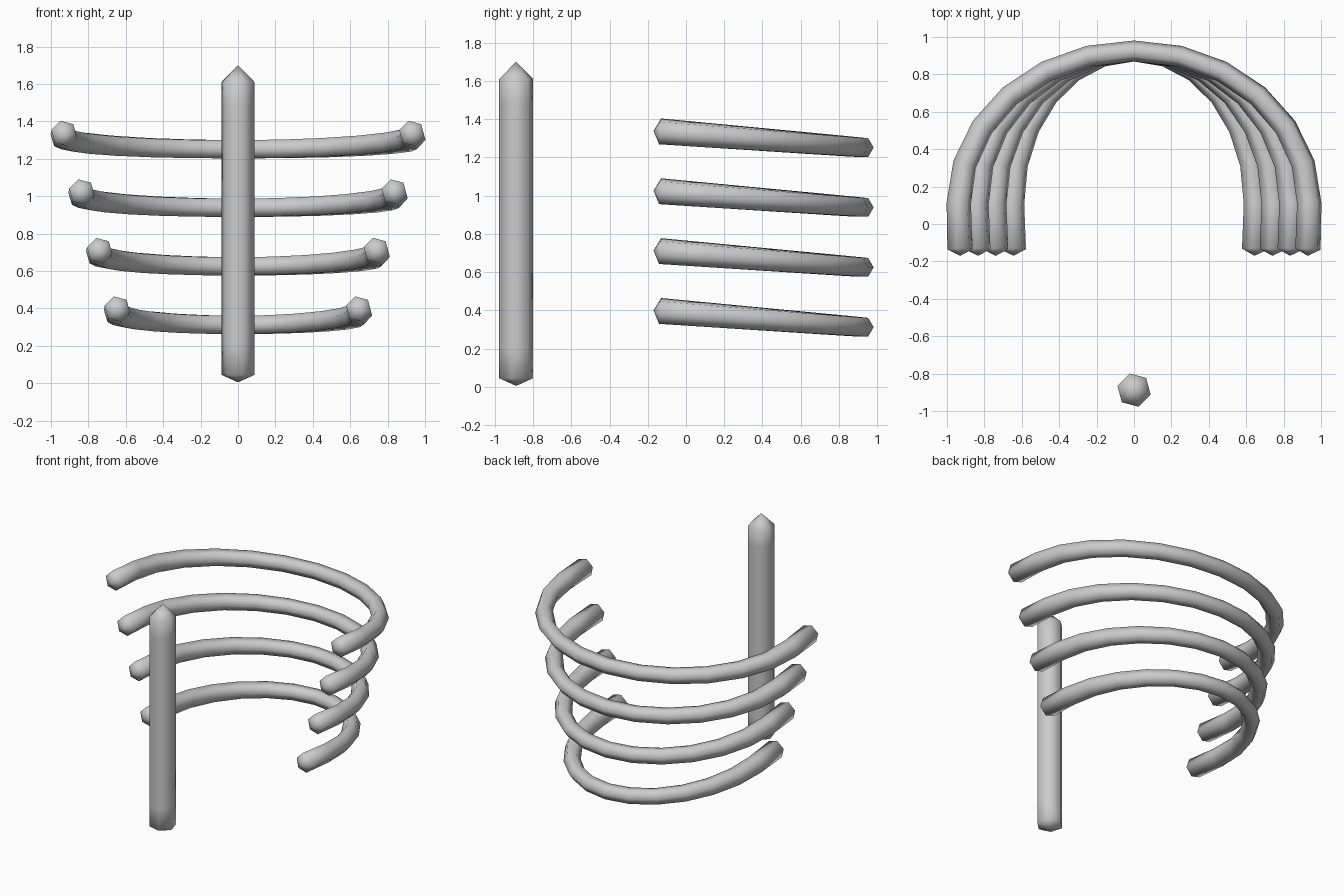
import bpy, bmesh, math
from mathutils import Vector

cube = bpy.data.objects.get("Cube")
if cube:
    bpy.data.objects.remove(cube, do_unlink=True)

grey = bpy.data.materials.new("light_grey")
grey.use_nodes = True
grey.diffuse_color = (0.6, 0.6, 0.6, 1)
grey.node_tree.nodes["Principled BSDF"].inputs["Base Color"].default_value = (0.6, 0.6, 0.6, 1)

SIDES = 6


def sweep(name, path, radii, angles, ref, tips):
    """Six-sided tube along a path, closed by a pointed cap at each end."""
    bm = bmesh.new()
    rings = []
    n = len(path)
    for i, p in enumerate(path):
        t = (path[min(i + 1, n - 1)] - path[max(i - 1, 0)]).normalized()
        side = t.cross(ref).normalized()
        up = side.cross(t)
        ring = []
        for k in range(SIDES):
            a = angles[i] + math.tau * k / SIDES
            ring.append(bm.verts.new(p + radii[i] * (math.cos(a) * side + math.sin(a) * up)))
        rings.append(ring)
    for lower, upper in zip(rings, rings[1:]):
        for k in range(SIDES):
            j = (k + 1) % SIDES
            bm.faces.new((lower[k], lower[j], upper[j], upper[k]))
    ends = ((rings[0], path[0], path[1], tips[0]), (rings[-1], path[-1], path[-2], tips[1]))
    for ring, end, inner, length in ends:
        tip = bm.verts.new(end + (end - inner).normalized() * length)
        for k in range(SIDES):
            bm.faces.new((ring[k], ring[(k + 1) % SIDES], tip))
    bmesh.ops.recalc_face_normals(bm, faces=bm.faces)
    for f in bm.faces:
        f.smooth = True
    mesh = bpy.data.meshes.new(name)
    bm.to_mesh(mesh)
    bm.free()
    mesh.materials.append(grey)
    obj = bpy.data.objects.new(name, mesh)
    bpy.context.collection.objects.link(obj)
    return obj


# Upright post at the front
heights = (0.045, 0.2, 1.48, 1.61)
sweep("front_post", [Vector((0, -0.888, z)) for z in heights],
      [0.092] * 4, [math.radians(15)] * 4, Vector((0, 1, 0)), (0.04, 0.09))

# Four tilted half hoops, narrowing downwards
STEPS = 12
for level in range(4):
    half_width = 0.937 - 0.095 * level
    base_z = 1.325 - 0.313 * level
    flat = [(-half_width + 0.007, -0.135)]
    for i in range(STEPS + 1):
        a = math.pi * i / STEPS
        flat.append((-half_width * math.cos(a), 0.11 + 0.815 * math.sin(a)))
    flat.append((half_width - 0.007, -0.135))
    path = [Vector((x, y, base_z - 0.08 * y)) for x, y in flat]
    last = len(path) - 1
    # thinner at the back, with a slight twist from end to end
    radii = [0.07 - 0.014 * math.sin(math.pi * i / last) for i in range(last + 1)]
    angles = [math.radians(45 + 30 * i / last) for i in range(last + 1)]
    sweep(f"hoop_{level + 1}", path, radii, angles, Vector((0, 0, 1)), (0.035, 0.035))
